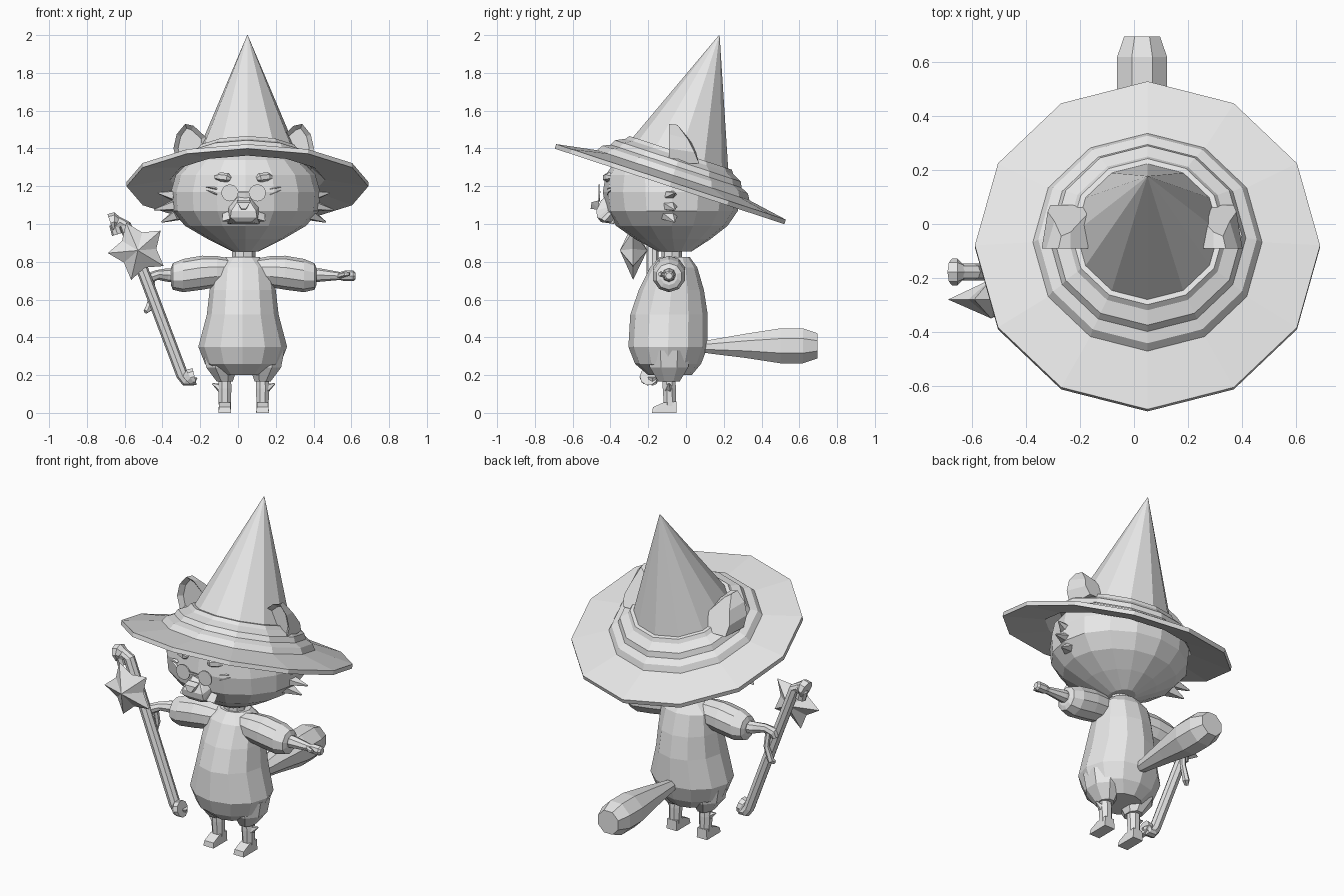
import bpy, bmesh, math
from mathutils import Vector as V

grey = bpy.data.materials.new("plain grey")
grey.diffuse_color = (0.8, 0.8, 0.8, 1)
CX = 0.03  # mirror plane of the figure


def finish(name, bm):
    bmesh.ops.recalc_face_normals(bm, faces=bm.faces)
    me = bpy.data.meshes.new(name)
    bm.to_mesh(me)
    bm.free()
    me.materials.append(grey)
    ob = bpy.data.objects.new(name, me)
    bpy.context.collection.objects.link(ob)
    return ob


def sweep(name, stations, up, n=8, axis=None, phase=0.0):
    """Skin rings (x, y, z, radius along up, other radius) along a path."""
    bm = bmesh.new()
    pts = [V(s[:3]) for s in stations]
    rings = []
    for i, s in enumerate(stations):
        t = V(axis) if axis else pts[min(i + 1, len(pts) - 1)] - pts[max(i - 1, 0)]
        t.normalize()
        u = (V(up) - t * t.dot(V(up))).normalized()
        v = t.cross(u)
        ra, rb = s[3], s[-1]
        rings.append([bm.verts.new(pts[i] + u * ra * math.cos(a) + v * rb * math.sin(a))
                      for a in (math.tau * (k + phase) / n for k in range(n))])
    for a, b in zip(rings, rings[1:]):
        for k in range(n):
            bm.faces.new((a[k], a[(k + 1) % n], b[(k + 1) % n], b[k]))
    bm.faces.new(rings[0])
    bm.faces.new(rings[-1])
    return finish(name, bm)


def hull(name, points):
    bm = bmesh.new()
    for p in points:
        bm.verts.new(p)
    res = bmesh.ops.convex_hull(bm, input=bm.verts)
    bmesh.ops.delete(bm, geom=[v for v in res["geom_interior"] if v.is_valid], context='VERTS')
    return finish(name, bm)


def upright(name, rows, n, cx):
    """Rings from rows of (z, half width, front y, back y)."""
    return sweep(name, [(cx, (f + b) / 2, z, w, (b - f) / 2) for z, w, f, b in rows],
                 (1, 0, 0), n, (0, 0, 1))


# Hat: tilted brim, band and cone
hat = [(.34, .08), (.41, .015), (.64, -.022), (.64, .003), (.425, .04), (.405, .072),
       (.365, .09), (.35, .12), (.30, .145), (.285, .165), (.265, .165), (.002, .82)]
ob = sweep("hat", [(0, 0, h, r) for r, h in hat], (1, 0, 0), 12, (0, 0, 1))
ob.location = (.05, -.08, 1.22)
ob.rotation_euler.x = math.radians(-18.2)

# Head, neck and torso
upright("head", [(.855, .07, -.15, .03), (.92, .2, -.27, .13), (.99, .32, -.37, .22),
                 (1.07, .39, -.425, .275), (1.17, .395, -.44, .29), (1.26, .37, -.425, .25),
                 (1.34, .29, -.37, .18), (1.4, .2, -.27, .1)], 16, .04)
upright("neck", [(.78, .065, -.13, -.02), (.9, .06, -.13, -.02)], 8, CX)
upright("torso", [(.2, .12, -.2, .03), (.26, .2, -.27, .08), (.35, .235, -.305, .115),
                  (.52, .19, -.295, .115), (.65, .175, -.25, .095), (.77, .16, -.19, .06),
                  (.825, .09, -.14, .02)], 12, .025)

# Tail
sweep("tail", [(.03, .06, .35, .025), (.03, .12, .35, .038), (.03, .32, .355, .07),
               (.03, .5, .355, .1), (.03, .62, .355, .1), (.03, .695, .355, .072)],
      (0, 0, 1), 8, (0, 1, 0), .5)

for s, side in ((-1, "left"), (1, "right")):
    X = lambda d: CX + s * d
    # Legs, feet and ankle tufts
    sweep("thigh_" + side, [(X(.105), -.09, .33, .12), (X(.115), -.09, .24, .09, .11),
                            (X(.1), -.09, .165, .045, .06)], (1, 0, 0), 8, (0, 0, 1), .5)
    sweep("leg_" + side, [(X(.1), -.09, .18, .036), (X(.1), -.088, .13, .038),
                          (X(.1), -.085, .03, .034)], (1, 0, 0), 8, (0, 0, 1), .5)
    hull("foot_" + side, [(X(.1 + a * w), y, z) for a in (-1, 1) for w, y, z in
                          ((.034, -.18, 0), (.03, -.175, .03), (.034, -.05, 0),
                           (.03, -.12, .055), (.03, -.05, .06))])
    sweep("ankle_tuft_" + side, [(X(.12), -.09, .13, .025), (X(.165), -.09, .155, .004)],
          (0, 1, 0), 5)
    # Sleeve with cuff
    sweep("sleeve_" + side, [(X(d), -.09, z, r) for d, z, r in
                             ((.06, .755, .06), (.14, .748, .082), (.22, .742, .09),
                              (.32, .727, .088), (.375, .722, .07), (.385, .722, .045))],
          (0, 0, 1), 10, (1, 0, 0))
    # Ear: scooped front panel leaning back to a wedge
    bm = bmesh.new()
    front = [bm.verts.new((X(d), -.09, z)) for d, z in
             ((.2, 1.32), (.35, 1.32), (.372, 1.4), (.355, 1.475), (.31, 1.53),
              (.265, 1.52), (.2, 1.46))]
    back = [bm.verts.new((X(d), y, z)) for d, y, z in
            ((.2, .07, 1.32), (.34, .07, 1.32), (.35, .045, 1.38), (.325, .01, 1.45),
             (.3, -.045, 1.525), (.265, -.03, 1.5), (.2, .04, 1.42))]
    for k in range(7):
        j = (k + 1) % 7
        bm.faces.new((front[k], front[j], back[j], back[k]))
    bm.faces.new(back)
    panel = bm.faces.new(front)
    bmesh.ops.recalc_face_normals(bm, faces=bm.faces)
    bmesh.ops.inset_region(bm, faces=[panel], thickness=.025, depth=-.025)
    finish("ear_" + side, bm)
    # Cheek fur tufts
    for k, (d, z, tip, tz) in enumerate(((.35, 1.05, .435, 1.01), (.36, 1.1, .475, 1.075),
                                         (.36, 1.15, .455, 1.165))):
        sweep(f"cheek_tuft_{side}_{k}", [(X(d), -.09, z, .05, .035), (X(tip), -.06, tz, .004)],
              (0, 1, 0), 5)
    # Spectacle lens, brow, whisker marks and mouth tuft
    sweep("lens_" + side, [(X(.073), -.462, 1.165, .045), (X(.073), -.454, 1.165, .045)],
          (0, 0, 1), 14, (0, 1, 0))
    sweep("brow_" + side, [(X(.07), -.42, 1.238, .012), (X(.085), -.42, 1.245, .024),
                           (X(.125), -.405, 1.25, .024), (X(.15), -.39, 1.248, .012)],
          (0, 0, 1), 6)
    for k in (0, 1):
        hull(f"whisker_{side}_{k}", [(X(.14), -.42, 1.155 + .03 * k), (X(.14), -.4, 1.165 + .03 * k),
                                     (X(.2), -.4, 1.18 + .015 * k), (X(.14), -.4, 1.15 + .03 * k)])
    hull("mouth_tuft_" + side, [(X(.06), -.4, 1.09), (X(.06), -.455, 1.03), (X(.07), -.38, 1.01),
                                (X(.115), -.43, 1.015), (X(.11), -.38, 1.07)])

# Spectacle bridge
hull("lens_bridge", [(CX + a * .032, -.457 + b * .004, 1.17 + c * .005)
                     for a in (-1, 1) for b in (-1, 1) for c in (-1, 1)])
# Muzzle and nose
hull("muzzle", [(CX + a * w, y, z) for a in (-1, 1) for w, y, z in
                ((.03, -.42, 1.15), (.03, -.45, 1.125), (.065, -.475, 1.07), (.07, -.47, 1.035),
                 (.04, -.45, 1.01), (.085, -.38, 1.0), (.085, -.38, 1.1))])
hull("nose", [(CX + a * w, y, z) for a in (-1, 1) for w, y, z in
              ((.035, -.46, 1.125), (.035, -.5, 1.115), (.012, -.505, 1.08),
               (.012, -.46, 1.075))])

# Free forearm and hand with thumb
sweep("forearm_right", [(.38, -.09, .728, .035), (.43, -.09, .73, .036), (.54, -.09, .725, .021),
                        (.565, -.09, .725, .028), (.61, -.09, .725, .028), (.622, -.09, .725, .018)],
      (0, 0, 1), 8, (1, 0, 0))
sweep("thumb_right", [(.535, -.1, .725, .014), (.57, -.135, .735, .014), (.59, -.14, .735, .01)],
      (0, 0, 1), 6)
# Holding forearm, hand and trailing fingers
sweep("forearm_left", [(-.32, -.09, .725, .036), (-.38, -.1, .73, .035), (-.43, -.13, .73, .026),
                       (-.475, -.15, .71, .03), (-.49, -.15, .68, .02)], (0, 1, 0), 8)
sweep("fingers_left", [(-.455, -.13, .71, .016), (-.45, -.12, .63, .016), (-.475, -.125, .55, .02),
                       (-.49, -.14, .535, .012)], (0, 1, 0), 6)

# Staff with hooked, flared ends
SY = -.178
sweep("staff", [(x, SY, z, r) for x, z, r in
                ((-.638, .945, .03), (-.65, .985, .032), (-.627, 1.01, .032), (-.598, .995, .032),
                 (-.48, .69, .032), (-.295, .2, .032), (-.275, .173, .032), (-.25, .17, .03),
                 (-.24, .195, .028))], (0, 1, 0), 8)
sweep("staff_top_knob", [(-.675, SY, 1.005, .05), (-.655, SY, 1.012, .05),
                         (-.64, SY, 1.005, .035)], (0, 1, 0), 8)
sweep("staff_foot_knob", [(-.268, -.195, .17, .035), (-.25, -.197, .188, .048),
                          (-.23, -.197, .193, .048)], (0, 1, 0), 10)

# Puffy five-pointed star
bm = bmesh.new()
rim = [bm.verts.new((-.53 + r * math.cos(a), -.28, .86 + r * math.sin(a)))
       for r, a in ((.16 if k % 2 == 0 else .098, math.radians(41 + 36 * k)) for k in range(10))]
for y in (-.35, -.205):
    tip = bm.verts.new((-.53, y, .86))
    for k in range(10):
        bm.faces.new((rim[k], rim[(k + 1) % 10], tip))
finish("star", bm)
